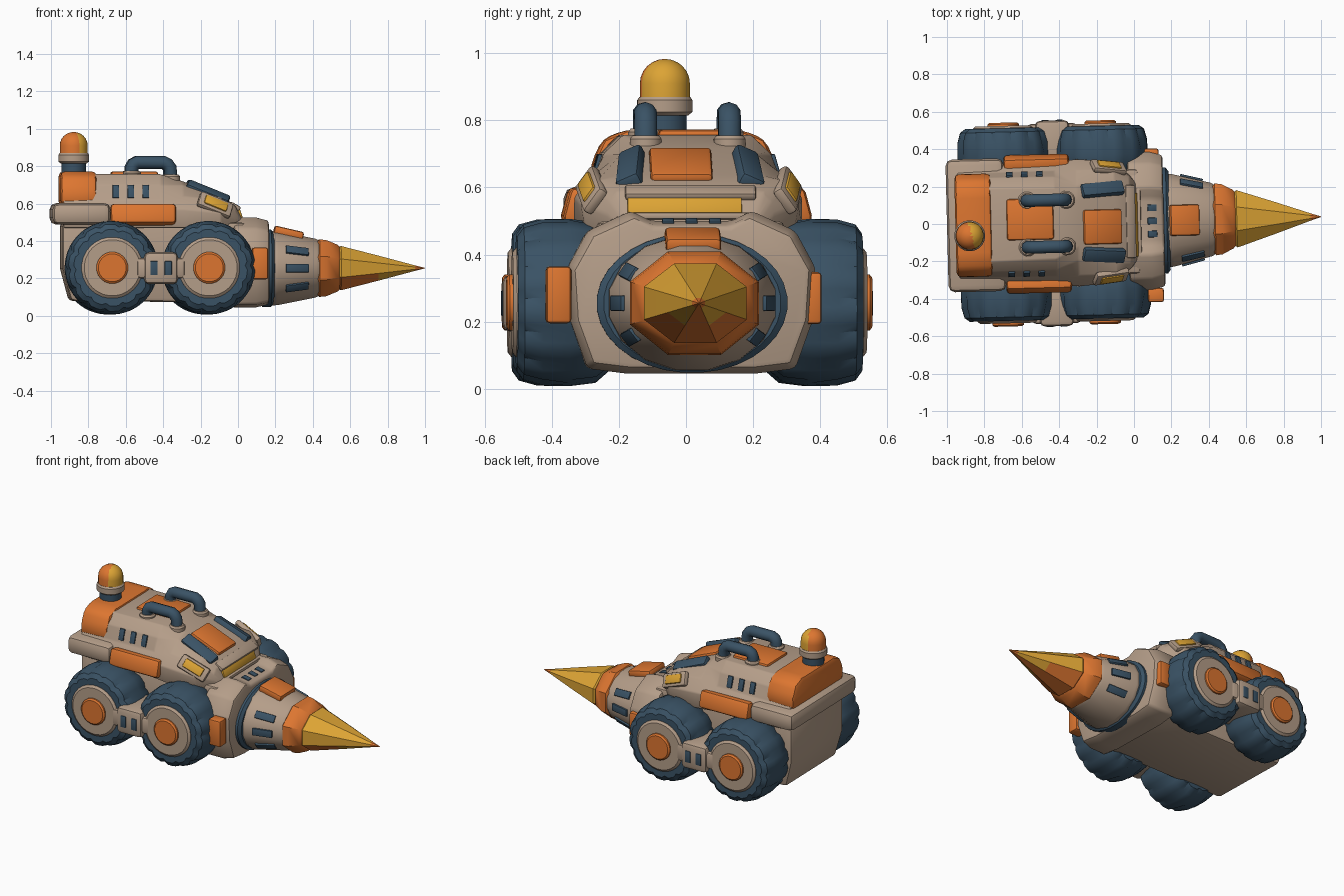
import bpy, bmesh, math
from mathutils import Matrix

if "Cube" in bpy.data.objects:
    bpy.data.objects.remove(bpy.data.objects["Cube"])

PLACE = Matrix.Translation((0, 0.014, 0)) @ Matrix.Rotation(0.025, 4, 'Z')
MIRROR = Matrix.Scale(-1, 4, (0, 1, 0))


def material(name, rgb):
    m = bpy.data.materials.new(name)
    m.use_nodes = True
    m.diffuse_color = (*rgb, 1)
    m.node_tree.nodes["Principled BSDF"].inputs["Base Color"].default_value = (*rgb, 1)
    return m


TAN = material("warm tan", (0.46, 0.34, 0.25))
ORANGE = material("orange", (0.72, 0.18, 0.03))
BLUE = material("slate blue", (0.042, 0.085, 0.13))
YELLOW = material("amber yellow", (0.72, 0.37, 0.035))


def finish(bm, name, mats, matrix=Matrix(), bevel=0, pair=False, rule=None):
    """Bevel, shade, place and optionally mirror a part."""
    bmesh.ops.remove_doubles(bm, verts=bm.verts, dist=1e-4)
    bmesh.ops.recalc_face_normals(bm, faces=bm.faces)
    if bevel:
        hard = [e for e in bm.edges if e.is_manifold and e.calc_face_angle() > 0.3]
        bmesh.ops.bevel(bm, geom=hard, offset=bevel, segments=2, profile=0.5,
                        affect='EDGES', clamp_overlap=True)
    mats = mats if isinstance(mats, tuple) else (mats,)
    for side in ((1, -1) if pair else (0,)):
        part = bm.copy()
        m = PLACE @ (MIRROR if side < 0 else Matrix()) @ matrix
        bmesh.ops.transform(part, matrix=m, verts=part.verts)
        bmesh.ops.recalc_face_normals(part, faces=part.faces)
        part.normal_update()
        for f in part.faces:
            f.smooth = True
            if rule:
                f.material_index = int(rule(f.calc_center_median(), f.normal))
        for e in part.edges:
            e.smooth = e.is_manifold and e.calc_face_angle() < 0.6
        label = {1: "left_", -1: "right_", 0: ""}[side] + name
        me = bpy.data.meshes.new(label)
        part.to_mesh(me)
        part.free()
        for mat in mats:
            me.materials.append(mat)
        bpy.context.collection.objects.link(bpy.data.objects.new(label, me))
    bm.free()


def box(name, loc, size, mats, tilt=(0, 0, 0), bevel=0.012, pair=False):
    """Rounded box; tilt is degrees of roll (x), pitch (y) and yaw (z)."""
    bm = bmesh.new()
    bmesh.ops.create_cube(bm, size=1, matrix=Matrix.Diagonal((*size, 1)))
    rx, ry, rz = (math.radians(a) for a in tilt)
    m = (Matrix.Translation(loc) @ Matrix.Rotation(rz, 4, 'Z')
         @ Matrix.Rotation(ry, 4, 'Y') @ Matrix.Rotation(rx, 4, 'X'))
    finish(bm, name, mats, m, bevel, pair)


def skin(rings):
    """Join equal rings of points with quads and close both ends."""
    bm = bmesh.new()
    vs = [[bm.verts.new(p) for p in r] for r in rings]
    n = len(rings[0])
    for a, b in zip(vs, vs[1:]):
        for i in range(n):
            bm.faces.new((a[i], a[(i + 1) % n], b[(i + 1) % n], b[i]))
    bm.faces.new(vs[0])
    bm.faces.new(vs[-1])
    return bm


def hull(name, sections, mats, bevel):
    """Loft along x through symmetric sections (x, half outline of (y, z))."""
    rings = [[(x, y, z) for y, z in half] + [(x, -y, z) for y, z in reversed(half)]
             for x, half in sections]
    finish(skin(rings), name, mats, bevel=bevel)


def turned(name, profile, mats, centre, axis='Z', segs=24, squash=1, notch=0,
           pair=False, rule=None):
    """Lathe (height, radius) pairs about an axis; notch scallops the tyre shoulders."""
    rings = []
    for h, r in profile:
        ring = []
        for i in range(segs):
            a = 2 * math.pi * (i + 0.5) / segs
            k = r - (notch if i % 4 == 0 and 0.2 < r < 0.249 else 0)
            u, v = k * math.cos(a), k * math.sin(a) * squash
            ring.append({'X': (h, u, v), 'Y': (u, h, v), 'Z': (u, v, h)}[axis])
        rings.append(ring)
    finish(skin(rings), name, mats, Matrix.Translation(centre), 0, pair, rule)


# Chassis and front bulkhead
hull("chassis", [(-0.945, [(.28, .25), (.28, .50)]), (-0.90, [(.27, .08), (.28, .50)]),
                 (0.03, [(.27, .07), (.28, .50)])], TAN, 0.02)
bulk = [(.19, .045), (.31, .06), (.36, .2), (.37, .36), (.31, .47), (.18, .53), (.12, .50)]
hull("front_bulkhead", [(-0.03, bulk), (0.09, bulk),
     (0.16, [(y * 0.95, 0.27 + (z - 0.27) * 0.93) for y, z in bulk])], TAN, 0.015)
box("left_bulkhead_marker", (0.10, 0.355, 0.27), (0.08, 0.065, 0.155), ORANGE)
box("right_bulkhead_marker", (0.108, -0.397, 0.28), (0.085, 0.075, 0.17), ORANGE)
for y in (-0.07, 0, 0.07):
    box("hood_vent", (0.098, y, 0.499), (0.05, 0.035, 0.01), BLUE, (0, 13, 0), 0.003)

# Cabin shell
hull("cabin", [
    (-0.94, [(.30, .47), (.32, .56), (.275, .61), (.255, .70), (.20, .757)]),
    (-0.42, [(.32, .47), (.33, .57), (.28, .62), (.25, .70), (.19, .757)]),
    (-0.30, [(.34, .47), (.34, .57), (.28, .64), (.20, .70), (.13, .72)]),
    (-0.10, [(.31, .47), (.325, .55), (.28, .62), (.22, .632), (.15, .637)]),
    (-0.02, [(.24, .46), (.25, .52), (.24, .56), (.22, .585), (.17, .595)]),
    (0.02, [(.20, .45), (.20, .48), (.20, .50), (.19, .51), (.17, .515)])], TAN, 0.012)
box("rear_bumper", (-0.845, 0, 0.545), (0.31, 0.71, 0.115), TAN, bevel=0.035)
block = [(.275, .59), (.275, .67), (.24, .745), (.17, .772)]
hull("rear_engine_cover", [(-0.955, block), (-0.76, block)], ORANGE, 0.025)
box("side_strip", (-0.515, 0.32, 0.54), (0.35, 0.085, 0.11), ORANGE, (15, 0, 0), 0.02, True)
for x in (-0.66, -0.58, -0.50):
    box("cabin_vent", (x, 0.266, 0.664), (0.035, 0.014, 0.072), BLUE, (16, 0, 0), 0.004, True)

# Roof hatch, windshield panels and lamps
box("roof_hatch", (-0.555, 0.025, 0.758), (0.25, 0.22, 0.028), ORANGE)
box("front_hatch", (-0.17, -0.025, 0.665), (0.22, 0.185, 0.035), ORANGE, (0, 22, 0))
box("side_window", (-0.168, 0.172, 0.65), (0.24, 0.075, 0.06), BLUE, (-25, 22, 4), 0.012, True)
box("lamp_brow", (-0.02, 0, 0.585), (0.06, 0.39, 0.025), TAN, (0, 30, 0), 0.008)
box("lamp_bar", (0.004, -0.018, 0.544), (0.05, 0.34, 0.02), YELLOW, (0, 72, 0), 0.004)
box("lamp_sill", (0.018, 0, 0.515), (0.04, 0.39, 0.02), TAN, bevel=0.006)
box("lamp_surround", (-0.13, 0.293, 0.592), (0.19, 0.035, 0.09), TAN, (32, 22, -7), 0.012, True)
box("side_lamp", (-0.127, 0.299, 0.597), (0.13, 0.035, 0.056), YELLOW, (32, 22, -7), 0.008, True)

# Roof handles
for side, label in ((1, "left"), (-1, "right")):
    cu = bpy.data.curves.new(label + "_roof_handle", 'CURVE')
    cu.dimensions = '3D'
    cu.bevel_depth, cu.bevel_resolution, cu.use_fill_caps = 0.035, 3, True
    path = [(-.57, .74), (-.57, .79), (-.56, .81), (-.54, .82),
            (-.40, .82), (-.38, .81), (-.365, .79), (-.36, .70)]
    sp = cu.splines.new('POLY')
    sp.points.add(len(path) - 1)
    for p, (x, z) in zip(sp.points, path):
        p.co = (x, side * 0.125, z, 1)
    sp.use_smooth = True
    cu.transform(PLACE)
    cu.materials.append(BLUE)
    bpy.context.collection.objects.link(bpy.data.objects.new(cu.name, cu))
for x, z in ((-0.57, 0.735), (-0.36, 0.715)):
    turned("handle_foot", [(0, .048), (0.03, .048), (0.04, .04)], TAN, (x, 0.125, z),
           segs=16, pair=True)

# Warning beacon, lit on its forward side
spot = (-0.88, -0.055, 0)
turned("beacon_post", [(.75, .065), (.83, .065)], BLUE, spot)
turned("beacon_collar", [(.815, .07), (.825, .083), (.86, .083), (.87, .076)], TAN, spot)
dome = [(.865, .075), (.91, .075)] + [
    (.91 + .073 * math.sin(a * math.pi / 12), .075 * math.cos(a * math.pi / 12))
    for a in range(1, 6)] + [(.983, .002)]
turned("beacon_dome", dome, (ORANGE, YELLOW), spot,
       rule=lambda c, n: c.x + 0.25 * (c.y + 0.063) > -0.868)

# Wheels and the links between them
for place, x in (("rear", -0.686), ("front", -0.167)):
    hub = (x, 0, 0.257)
    turned(place + "_tyre", [(.23, .14), (.24, .205), (.28, .24), (.36, .25), (.44, .248),
           (.495, .233), (.515, .205), (.515, .15)], BLUE, hub, 'Y', 56, notch=0.012, pair=True)
    turned(place + "_rim", [(.45, .164), (.517, .164), (.528, .15), (.528, .1)], TAN, hub,
           'Y', 28, pair=True)
    turned(place + "_hub_cap", [(.50, .085), (.537, .085), (.545, .075)], ORANGE, hub,
           'Y', 20, pair=True)
box("wheel_link", (-0.425, 0.42, 0.255), (0.18, 0.26, 0.17), TAN, bevel=0.025, pair=True)
box("link_tab", (-0.425, 0.49, 0.255), (0.26, 0.09, 0.11), TAN, bevel=0.02, pair=True)
for x in (-0.463, -0.387):
    box("link_slot", (x, 0.549, 0.255), (0.038, 0.009, 0.075), BLUE, bevel=0.003, pair=True)

# Drill housing with slots and top plate
nose = (0, 0, 0.255)
turned("drill_gasket", [(.13, .285), (.175, .285), (.19, .265)], BLUE, nose, 'X', 32, 0.73)
turned("drill_housing", [(.17, .245), (.185, .254), (.21, .252), (.415, .2), (.43, .19)],
       TAN, nose, 'X', 16, 0.8)
for a in (-34, 0, 31):
    c, s = math.cos(math.radians(a)), math.sin(math.radians(a))
    box("housing_slot", (0.312, 0.225 * c, 0.255 + 0.18 * s), (0.125, 0.016, 0.046), BLUE,
        (a * 1.1, 13 * s, -14 * c), 0.004, True)
box("housing_plate", (0.27, 0, 0.443), (0.16, 0.165, 0.045), ORANGE, (0, 13, 0))

# Drill collar and bit, with worn orange underside and tip
turned("drill_collar", [(.42, .185), (.435, .208), (.47, .203), (.53, .17), (.545, .15)],
       ORANGE, nose, 'X', 8, 0.8)
turned("drill_bit", [(.535, .15), (.55, .166), (.75, .094), (.945, .021), (1.0, .002)],
       (YELLOW, ORANGE), nose, 'X', 8, 0.77,
       rule=lambda c, n: c.x > 0.95 or n.z < -0.85 or (n.z < -0.5 and c.x < 0.7))
